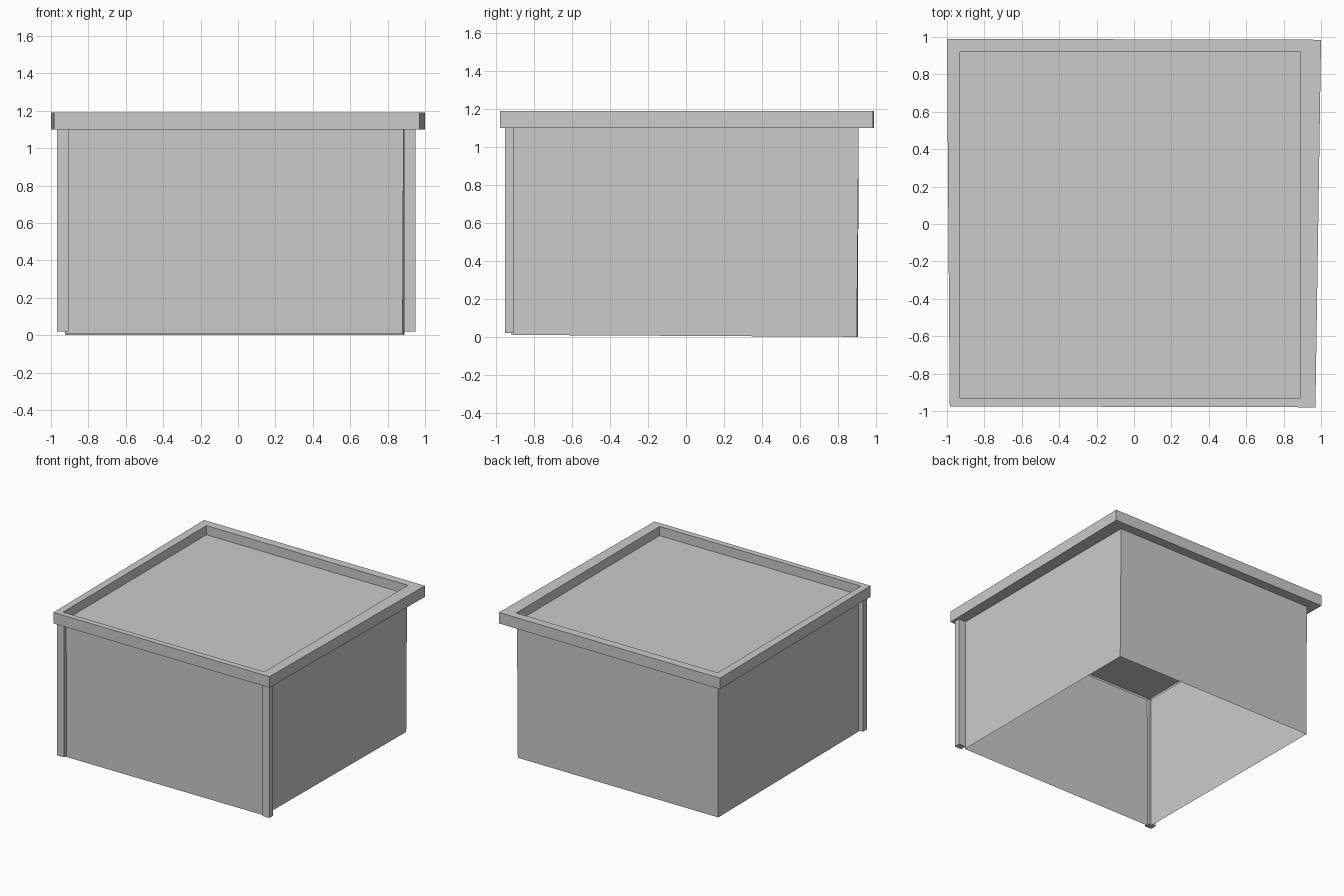
import bpy, bmesh

cube = bpy.data.objects.get("Cube")
if cube:
    bpy.data.objects.remove(cube, do_unlink=True)

grey = bpy.data.materials.new("plain grey")
grey.use_nodes = True
colour = (0.6, 0.6, 0.6, 1)
grey.diffuse_color = colour
grey.node_tree.nodes["Principled BSDF"].inputs["Base Color"].default_value = colour


def loft(name, levels, cap_first=False, cap_last=False, closed=False):
    """Join matching four-cornered loops, given as (corners, heights)."""
    bm = bmesh.new()
    loops = [[bm.verts.new((x, y, z)) for (x, y), z in zip(corners, heights)]
             for corners, heights in levels]
    pairs = list(zip(loops, loops[1:]))
    if closed:
        pairs.append((loops[-1], loops[0]))
    for low, high in pairs:
        for i in range(4):
            j = (i + 1) % 4
            bm.faces.new((low[i], low[j], high[j], high[i]))
    if cap_first:
        bm.faces.new(loops[0][::-1])
    if cap_last:
        bm.faces.new(loops[-1])
    mesh = bpy.data.meshes.new(name)
    bm.to_mesh(mesh)
    bm.free()
    mesh.materials.append(grey)
    obj = bpy.data.objects.new(name, mesh)
    bpy.context.collection.objects.link(obj)
    return obj


def rect(x0, x1, y0, y1):
    return [(x0, y0), (x1, y0), (x1, y1), (x0, y1)]


def flat(z):
    return [z] * 4


# Corner order: front -x, front +x, back +x, back -x
wall_foot = [(-0.925, -0.92), (0.88, -0.92), (0.89, 0.9), (-0.925, 0.905)]
wall_head = [(-0.925, -0.925), (0.885, -0.925), (0.89, 0.91), (-0.925, 0.91)]
rim_outer = [(-0.985, -0.975), (0.97, -0.98), (1.0, 0.985), (-1.0, 0.99)]
rim_inner = rect(-0.93, 0.89, -0.93, 0.92)

ledge, deck, top = 1.1, 1.115, 1.19

# Thin walls, open underneath
loft("walls", [(wall_foot, [0.01, 0.01, 0.0, 0.0]), (wall_head, flat(ledge))])

# Overhanging rim and the sunken roof inside it
loft("roof_and_rim", [(wall_head, flat(ledge)), (rim_outer, flat(ledge)),
                      (rim_outer, flat(top)), (rim_inner, flat(top)),
                      (rim_inner, flat(deck))], cap_last=True)

# Posts at the two front corners
for name, x0, x1 in (("front_right_post", -0.967, -0.905),
                     ("front_left_post", 0.887, 0.95)):
    post = rect(x0, x1, -0.953, -0.905)
    loft(name, [(post, flat(0.02)), (post, flat(ledge))],
         cap_first=True, cap_last=True)
